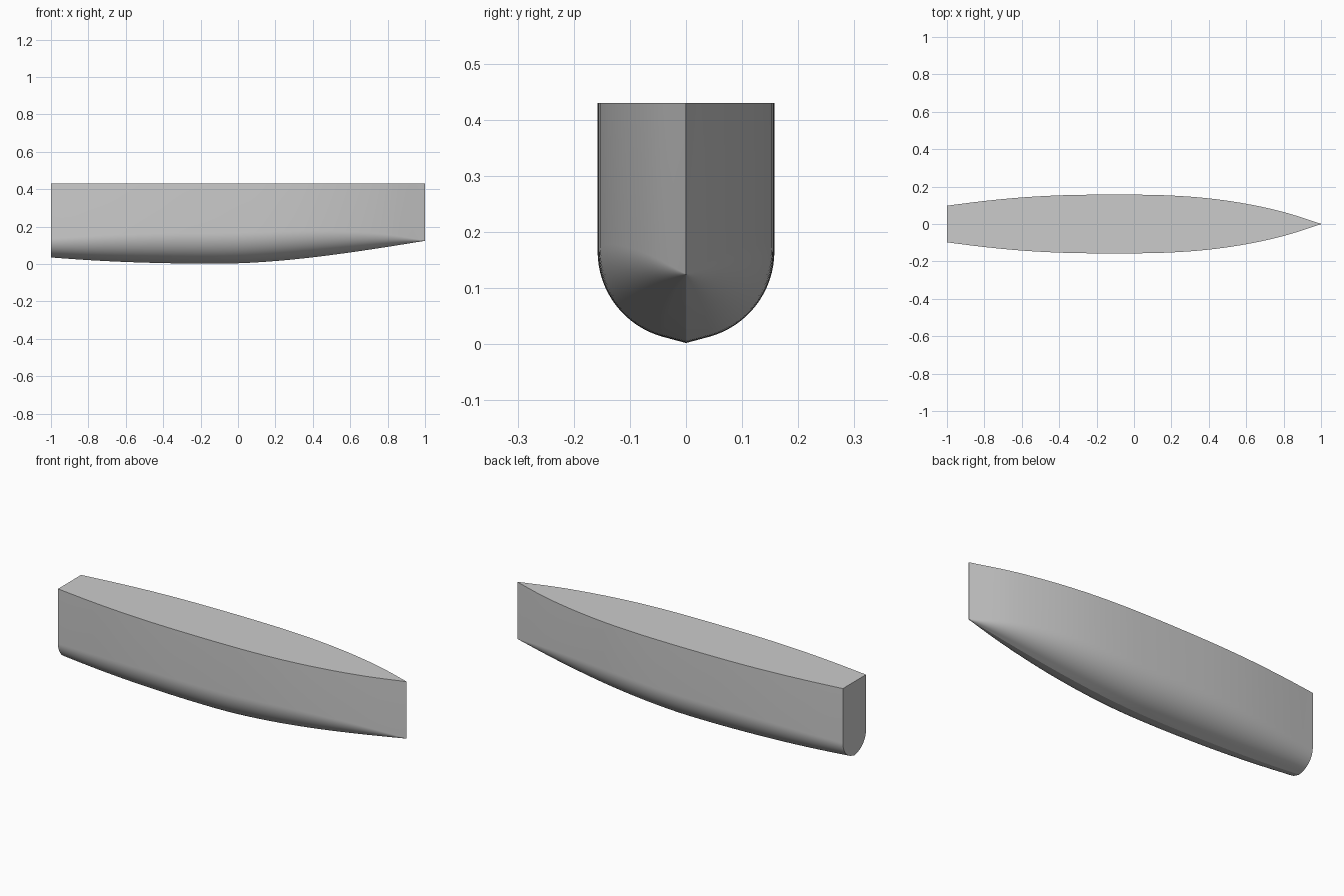
import bpy, bmesh
from math import sin, cos, tan, radians, pi

cube = bpy.data.objects.get("Cube")
if cube:
    bpy.data.objects.remove(cube)

DECK_Z = 0.43
DEADRISE = radians(15)
STATIONS = 60
ARC_STEPS = 16

# Half-breadth and keel height at even stations from stern to bow
BREADTH = [0.098, 0.123, 0.142, 0.153, 0.157, 0.157, 0.152, 0.137, 0.108, 0.064, 0.001]
KEEL = [0.035, 0.021, 0.011, 0.005, 0.002, 0.004, 0.016, 0.036, 0.062, 0.092, 0.124]


def smooth_value(values, t):
    """Catmull-Rom interpolation, t from 0 to 1."""
    last = len(values) - 1
    i = min(int(t * last), last - 1)
    u = t * last - i
    b, c = values[i], values[i + 1]
    a = values[i - 1] if i > 0 else 2 * b - c
    d = values[i + 2] if i + 2 <= last else 2 * c - b
    return b + 0.5 * u * (c - a + u * (2*a - 5*b + 4*c - d + u * (3*(b - c) + d - a)))


def section(t):
    """Hull frame: straight side, round bilge, shallow vee to the keel."""
    x = 2 * t - 1
    r = smooth_value(BREADTH, t)
    keel = smooth_value(KEEL, t)
    end = pi / 2 - DEADRISE
    centre = keel + r * (sin(end) + cos(end) * tan(DEADRISE))
    half = [(r, DECK_Z)]
    for j in range(ARC_STEPS + 1):
        a = end * j / ARC_STEPS
        half.append((r * cos(a), centre - r * sin(a)))
    outline = half + [(0, keel)] + [(-y, z) for y, z in reversed(half)]
    return [(x, y, z) for y, z in outline]


# Hull shell with deck, transom and stem
bm = bmesh.new()
rings = [[bm.verts.new(p) for p in section(s / STATIONS)] for s in range(STATIONS + 1)]
for near, far in zip(rings, rings[1:]):
    for k in range(len(near)):
        n = (k + 1) % len(near)
        bm.faces.new((near[k], near[n], far[n], far[k]))
bm.faces.new(rings[0])
bm.faces.new(rings[-1])
bmesh.ops.recalc_face_normals(bm, faces=bm.faces)
mesh = bpy.data.meshes.new("hull")
bm.to_mesh(mesh)
bm.free()
hull = bpy.data.objects.new("hull", mesh)
bpy.context.collection.objects.link(hull)

# Plain grey finish
grey = bpy.data.materials.new("light_grey")
grey.use_nodes = True
colour = (0.6, 0.6, 0.6, 1)
grey.diffuse_color = colour
grey.node_tree.nodes["Principled BSDF"].inputs["Base Color"].default_value = colour
mesh.materials.append(grey)

bpy.ops.object.select_all(action='DESELECT')
hull.select_set(True)
bpy.context.view_layer.objects.active = hull
bpy.ops.object.shade_smooth_by_angle(angle=radians(25))
